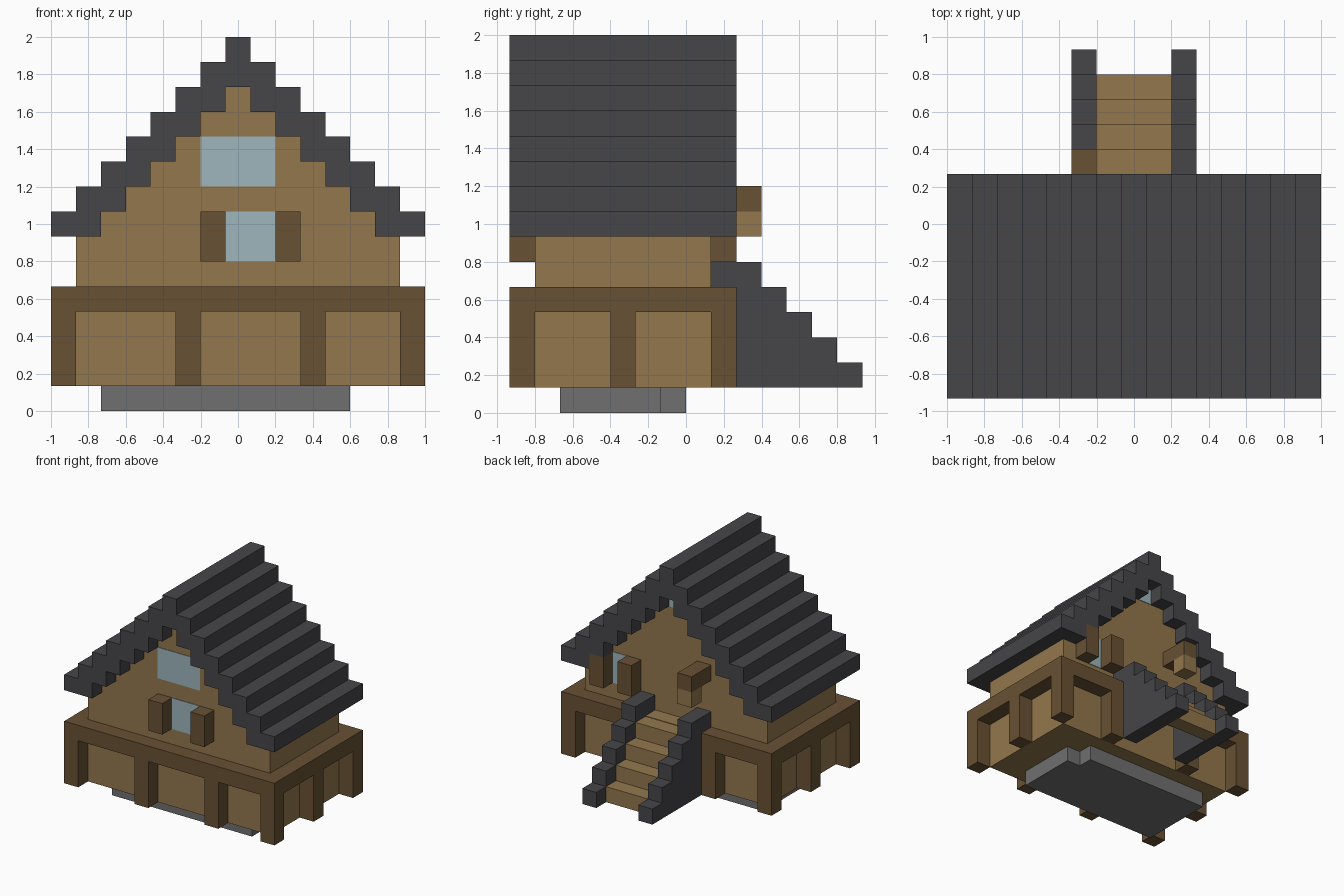
import bpy
import bmesh

cube = bpy.data.objects.get("Cube")
if cube:
    bpy.data.objects.remove(cube, do_unlink=True)

U = 2 / 15            # one block
PLATE = 0.005         # thickness of painted plates


def material(name, rgb):
    lin = [((c / 255 + 0.055) / 1.055) ** 2.4 for c in rgb] + [1]
    m = bpy.data.materials.new(name)
    m.use_nodes = True
    m.diffuse_color = lin
    bsdf = m.node_tree.nodes["Principled BSDF"]
    bsdf.inputs["Base Color"].default_value = lin
    bsdf.inputs["Roughness"].default_value = 0.9
    return m


TAN = material("tan_wood", (147, 119, 77))
BROWN = material("dark_wood", (104, 81, 52))
SLATE = material("slate", (70, 69, 73))
STONE = material("grey_stone", (112, 112, 112))
GLASS = material("pale_glass", (157, 182, 189))


def place(i, j, k):
    """Block coordinates to world space."""
    return (i * U - 1, (j - 7) * U, k * U)


def finish(name, bm, mat):
    bmesh.ops.recalc_face_normals(bm, faces=bm.faces)
    mesh = bpy.data.meshes.new(name)
    bm.to_mesh(mesh)
    bm.free()
    mesh.materials.append(mat)
    obj = bpy.data.objects.new(name, mesh)
    bpy.context.collection.objects.link(obj)
    return obj


def extrude(bm, points, axis, lo, hi):
    """Extrude a 2D outline along x or y."""
    def co(p, t):
        return place(t, *p) if axis == "x" else place(p[0], t, p[1])
    face = bm.faces.new([bm.verts.new(co(p, lo)) for p in points])
    geo = bmesh.ops.extrude_face_region(bm, geom=[face])["geom"]
    step = (hi - lo) * U
    vec = (step, 0, 0) if axis == "x" else (0, step, 0)
    verts = [g for g in geo if isinstance(g, bmesh.types.BMVert)]
    bmesh.ops.translate(bm, verts=verts, vec=vec)


def prism(name, points, axis, lo, hi, mat):
    bm = bmesh.new()
    extrude(bm, points, axis, lo, hi)
    return finish(name, bm, mat)


def boxes(name, spans, mat):
    """Boxes given as (x range, y range, z range) in blocks."""
    bm = bmesh.new()
    for (x0, x1), (y0, y1), (z0, z1) in spans:
        extrude(bm, [(x0, z0), (x1, z0), (x1, z1), (x0, z1)], "y", y0, y1)
    return finish(name, bm, mat)


def gable_steps(height):
    """Stepped line over the columns, left to right."""
    line = []
    for c in range(15):
        h = height(min(c, 14 - c))
        line += [(c, h), (c + 1, h)]
    return tidy(line)


def tidy(line):
    """Drop repeated and in-line points."""
    out = []
    for p in line:
        if out and p == out[-1]:
            continue
        if len(out) > 1 and out[-1][1] == out[-2][1] == p[1]:
            out.pop()
        out.append(p)
    return out


# Stone footing with one notched corner
prism_span = (0, 1)
bm = bmesh.new()
outline = [(2, 2), (12, 2), (12, 6), (11, 6), (11, 7), (2, 7)]
face = bm.faces.new([bm.verts.new(place(x, y, 0)) for x, y in outline])
geo = bmesh.ops.extrude_face_region(bm, geom=[face])["geom"]
top = [g for g in geo if isinstance(g, bmesh.types.BMVert)]
bmesh.ops.translate(bm, verts=top, vec=(0, 0, U))
finish("footing", bm, STONE)

# Ground floor: recessed panels, posts and beam
boxes("ground_floor_panels", [((1, 14), (1, 8), (1, 4))], TAN)
posts = [(i, 0) for i in (0, 5, 10, 14)]
posts += [(i, 8) for i in (0, 4, 10, 14)]
posts += [(0, 4), (14, 4)]
boxes("posts", [((i, i + 1), (j, j + 1), (1, 4)) for i, j in posts], BROWN)
boxes("floor_beam", [((0, 15), (0, 9), (4, 5))], BROWN)

# Upper walls and stepped roof share the same underside line
underside = gable_steps(lambda c: max(7, 6 + c))
roof_top = gable_steps(lambda c: 8 + c)
wall_line = [(min(max(x, 1), 14), z) for x, z in underside]
prism("upper_walls", [(1, 5)] + wall_line + [(14, 5)], "y", 1, 8, TAN)
prism("roof", roof_top + underside[::-1], "y", 0, 9, SLATE)

# Windows
e = PLATE / U
boxes("front_windows", [((7, 9), (1 - e, 1), (6, 8)),
                        ((6, 9), (1 - e, 1), (9, 11))], GLASS)
boxes("back_windows", [((11, 12), (8, 8 + e), (6, 8)),
                       ((7, 8), (8, 8 + e), (12, 13))], GLASS)

# Shutters
boxes("front_shutters", [((i, i + 1), (0, 1), (6, 8)) for i in (6, 9)], BROWN)
boxes("back_shutters", [((i, i + 1), (8, 9), (6, 8)) for i in (10, 12)], BROWN)

# Lantern hanging from a bracket on the back wall
boxes("lantern_bracket", [((5, 6), (8, 10), (8, 9))], BROWN)
boxes("lantern", [((5, 6), (9, 10), (7, 8))], TAN)

# Back stairs: open treads between stepped side walls
boxes("stair_treads",
      [((6, 9), (9 + n, 10 + n), (4 - n, 5 - n)) for n in range(4)], TAN)
boxes("stair_landing", [((6, 9), (8, 9), (5, 5 + e))], TAN)
rail = [(8, 5), (8, 6), (10, 6)]
for n in range(4):
    rail += [(10 + n, 5 - n), (11 + n, 5 - n)]
rail += [(14, 1), (9, 1), (9, 5)]
for side, i in (("right", 5), ("left", 9)):
    prism(side + "_stair_wall", rail, "x", i, i + 1, SLATE)
